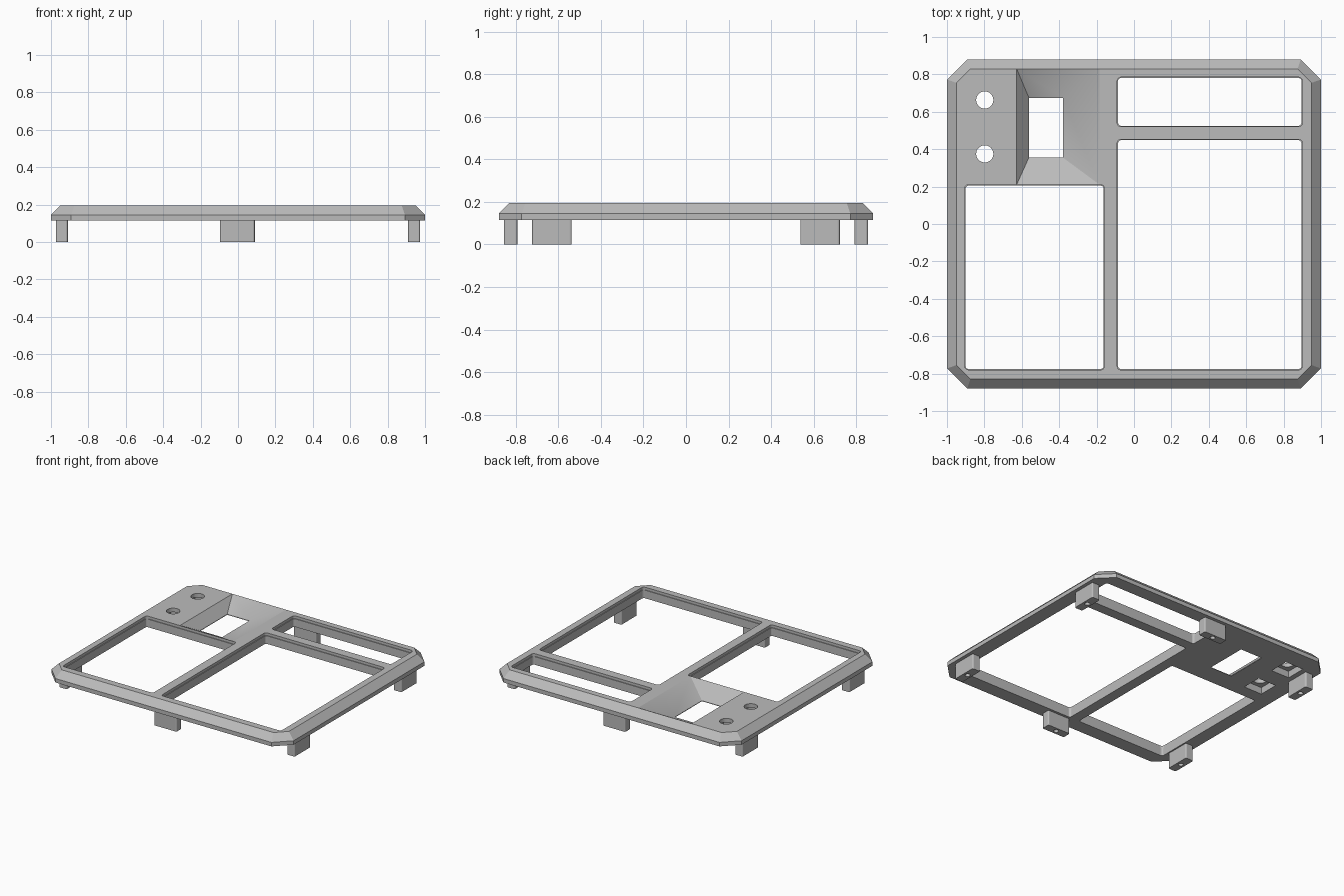
import bpy, bmesh, math

cube = bpy.data.objects.get("Cube")
if cube:
    bpy.data.objects.remove(cube, do_unlink=True)

grey = bpy.data.materials.new("matte grey")
grey.use_nodes = True
grey.diffuse_color = (0.5, 0.5, 0.5, 1)
grey.node_tree.nodes["Principled BSDF"].inputs["Base Color"].default_value = (0.5, 0.5, 0.5, 1)

BASE, RIM, TOP = 0.115, 0.145, 0.195


def loft(name, sections):
    """Closed solid through matching loops, each given as (points, z)."""
    bm = bmesh.new()
    rings = [[bm.verts.new((x, y, z)) for x, y in pts] for pts, z in sections]
    for a, b in zip(rings, rings[1:]):
        for i in range(len(a)):
            j = (i + 1) % len(a)
            bm.faces.new((a[i], a[j], b[j], b[i]))
    bm.faces.new(rings[0][::-1])
    bm.faces.new(rings[-1])
    bmesh.ops.recalc_face_normals(bm, faces=bm.faces)
    mesh = bpy.data.meshes.new(name)
    bm.to_mesh(mesh)
    bm.free()
    mesh.materials.append(grey)
    obj = bpy.data.objects.new(name, mesh)
    bpy.context.collection.objects.link(obj)
    return obj


def rect(x0, x1, y0, y1, grow=0):
    return [(x0 - grow, y0 - grow), (x1 + grow, y0 - grow),
            (x1 + grow, y1 + grow), (x0 - grow, y1 + grow)]


def rounded(x0, x1, y0, y1, r, grow=0, steps=4):
    corners = ((x1 - r, y1 - r), (x0 + r, y1 - r), (x0 + r, y0 + r), (x1 - r, y0 + r))
    pts = []
    for q, (cx, cy) in enumerate(corners):
        for s in range(steps + 1):
            a = math.pi / 2 * (q + s / steps)
            pts.append((cx + (r + grow) * math.cos(a), cy + (r + grow) * math.sin(a)))
    return pts


def circle(cx, cy, r, n=32):
    return [(cx + r * math.cos(2 * math.pi * i / n), cy + r * math.sin(2 * math.pi * i / n))
            for i in range(n)]


def octagon(w, d, cx, cy):
    return [(w, -d + cy), (w, d - cy), (w - cx, d), (-w + cx, d),
            (-w, d - cy), (-w, -d + cy), (-w + cx, -d), (w - cx, -d)]


def cut(target, cutter):
    mod = target.modifiers.new("cut", 'BOOLEAN')
    mod.operation = 'DIFFERENCE'
    mod.solver = 'EXACT'
    mod.object = cutter
    bpy.context.view_layer.objects.active = target
    bpy.ops.object.modifier_apply(modifier=mod.name)
    bpy.data.objects.remove(cutter, do_unlink=True)


# Frame plate with a sloped outer edge
outer, inner = octagon(1, 0.88, 0.108, 0.108), octagon(0.95, 0.83, 0.075, 0.075)
frame = loft("frame_plate", [(outer, BASE), (outer, RIM), (inner, TOP)])

# Sloped well around the small rectangular opening
well_floor = rect(-0.562, -0.38, 0.355, 0.675)
well_rim = rect(-0.627, -0.185, 0.211, 0.829)
well = loft("well_cutter", [(well_floor, BASE - 0.05), (well_floor, BASE + 0.004),
                            (well_rim, TOP), (well_rim, TOP + 0.05)])
# The back and right slopes blend into each other
for p in well.data.polygons:
    if BASE + 0.02 < p.center.z < TOP and (p.center.x > -0.32 or p.center.y > 0.7):
        p.use_smooth = True
cut(frame, well)

# Three large openings with a fine step at the top edge
for box in ((-0.905, -0.158, -0.78, 0.21), (-0.09, 0.9, -0.78, 0.453),
            (-0.09, 0.9, 0.52, 0.785)):
    small, big = rounded(*box, 0.02, -0.005), rounded(*box, 0.02)
    cut(frame, loft("opening_cutter", [(small, BASE - 0.05), (small, TOP - 0.02),
                                       (big, TOP - 0.02), (big, TOP + 0.05)]))

# Round holes with square pockets below
for y in (0.375, 0.663):
    cut(frame, loft("hole_cutter", [(circle(-0.798, y, 0.046), BASE - 0.05),
                                    (circle(-0.798, y, 0.046), TOP + 0.05)]))
    pocket = rect(-0.873, -0.723, y - 0.075, y + 0.075)
    cut(frame, loft("pocket_cutter", [(pocket, BASE - 0.05), (pocket, TOP - 0.03)]))


# Feet with a blind screw hole underneath
def foot(name, x, y, w, d):
    obj = loft(name, [(rounded(x - w, x + w, y - d, y + d, 0.01), 0),
                      (rounded(x - w, x + w, y - d, y + d, 0.01), BASE)])
    hole = circle(x, y, 0.018, 16)
    cut(obj, loft("screw_cutter", [(hole, -0.05), (hole, 0.09)]))


for end, s in (("front", -1), ("back", 1)):
    foot(end + "_foot", -0.003, s * 0.824, 0.093, 0.031)
    for side, t in (("left", 1), ("right", -1)):
        foot(f"{end}_{side}_foot", t * 0.942, s * 0.63, 0.032, 0.093)
